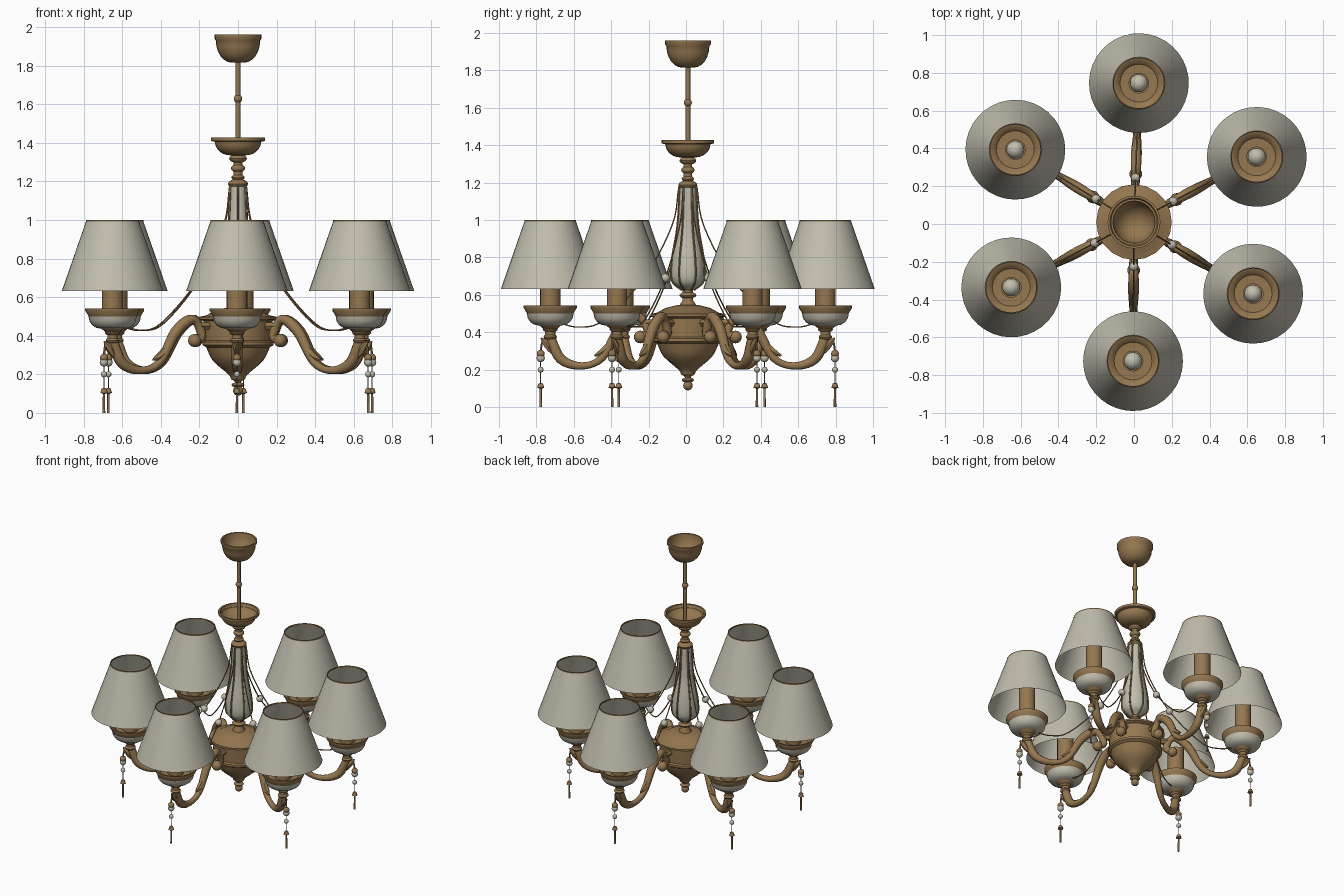
import bpy, bmesh, math
from mathutils import Vector

if "Cube" in bpy.data.objects:
    bpy.data.objects.remove(bpy.data.objects["Cube"])


def material(name, rgb):
    m = bpy.data.materials.new(name)
    m.diffuse_color = (*rgb, 1)
    m.use_nodes = True
    m.node_tree.nodes["Principled BSDF"].inputs["Base Color"].default_value = m.diffuse_color
    return m


GOLD = material("antique gold", (0.30, 0.185, 0.08))
CREAM = material("cream", (0.53, 0.51, 0.42))
CENTRE = (0, 0.01)
R = 0.736        # distance of the lamps from the axis
HANG = 0.787     # distance of the pendants from the axis


def finish(me, mat):
    me.materials.clear()
    me.materials.append(mat)
    me.shade_smooth()
    me.set_sharp_from_angle(angle=math.radians(40))
    return me


def lathe(name, prof, mat, segs=24, at=0.0):
    """Spin a (radius, height) profile round a vertical axis at x = at."""
    bm = bmesh.new()
    rings = []
    for r, z in prof:
        turns = [2 * math.pi * i / segs for i in range(segs if r > 1e-4 else 1)]
        rings.append([bm.verts.new((at + r * math.cos(t), r * math.sin(t), z)) for t in turns])
    for a, b in zip(rings, rings[1:]):
        for i in range(segs):
            j = (i + 1) % segs
            quad = (a[i % len(a)], a[j % len(a)], b[j % len(b)], b[i % len(b)])
            f = list(dict.fromkeys(quad))
            if len(f) > 2:
                bm.faces.new(f)
    bmesh.ops.recalc_face_normals(bm, faces=bm.faces)
    me = bpy.data.meshes.new(name)
    bm.to_mesh(me)
    bm.free()
    return finish(me, mat)


def ball(name, r, x, z, mat, stretch=1.0):
    steps = [math.pi * k / 8 for k in range(9)]
    return lathe(name, [(r * math.sin(t), z - stretch * r * math.cos(t)) for t in steps], mat, 14, x)


def bowl(r0, z0, r1, z1, n=6):
    """Rounded bowl wall as a quarter ellipse from (r0, z0) out to (r1, z1)."""
    steps = [math.pi / 2 * k / n for k in range(n + 1)]
    return [(r0 + (r1 - r0) * math.sin(t), z1 + (z0 - z1) * math.cos(t)) for t in steps]


def smooth_path(pts, n=5):
    """Catmull-Rom curve through the points."""
    p = [Vector(q) for q in pts]
    p = [2 * p[0] - p[1]] + p + [2 * p[-1] - p[-2]]
    out = []
    for a, b, c, d in zip(p, p[1:], p[2:], p[3:]):
        for k in range(n):
            t = k / n
            out.append(0.5 * (2 * b + (c - a) * t + (2 * a - 5 * b + 4 * c - d) * t * t
                              + (3 * b - a - 3 * c + d) * t ** 3))
    return out + [p[-2]]


def tube(name, pts, mat, depth, sides=1, swell=lambda t: 1):
    """Tube through (radius, height) points; swell scales it along its length."""
    out = smooth_path(pts)
    cu = bpy.data.curves.new(name, 'CURVE')
    cu.dimensions = '3D'
    cu.bevel_depth = depth
    cu.bevel_resolution = sides
    cu.use_fill_caps = True
    s = cu.splines.new('POLY')
    s.points.add(len(out) - 1)
    for i, (sp, q) in enumerate(zip(s.points, out)):
        sp.co = (q.x, 0, q.y, 1)
        sp.radius = swell(i / (len(out) - 1))
    ob = bpy.data.objects.new(name, cu)
    bpy.context.collection.objects.link(ob)
    dg = bpy.context.evaluated_depsgraph_get()
    me = bpy.data.meshes.new_from_object(ob.evaluated_get(dg))
    bpy.data.objects.remove(ob)
    return finish(me, mat)


def place(me, angle=0.0, suffix=""):
    ob = bpy.data.objects.new(me.name + suffix, me)
    ob.location = (*CENTRE, 0)
    ob.rotation_euler = (0, 0, math.radians(angle))
    bpy.context.collection.objects.link(ob)


# ceiling canopy (open bowl), rod and upper dish
place(lathe("canopy", [(0, 1.815)] + bowl(0.03, 1.815, 0.115, 1.93) + [(0.123, 1.94), (0.123, 1.96)]
            + bowl(0, 1.83, 0.112, 1.96)[::-1], GOLD))
place(lathe("rod", [(0.013, 1.2), (0.013, 1.82)], GOLD, 12))
place(ball("rod_knot", 0.022, 0, 1.628, GOLD))
place(lathe("upper_dish", [(0, 1.335)] + bowl(0.04, 1.335, 0.12, 1.405) + [(0.14, 1.41), (0.14, 1.428)]
            + bowl(0, 1.35, 0.128, 1.428)[::-1], GOLD))

# turned beads on the stem: radius, height, flatness
for i, (r, z, flat) in enumerate([(0.046, 1.318, 0.5), (0.037, 1.268, 0.6), (0.034, 1.22, 0.5), (0.052, 1.187, 0.5),
                                  (0.046, 0.598, 0.4), (0.034, 0.145, 0.4), (0.026, 0.115, 1)]):
    place(ball(f"stem_bead_{i}", r, 0, z, GOLD, flat))
place(lathe("upper_neck", [(0.024, 1.34), (0.024, 1.18)], GOLD, 14))

# pear-shaped cream column
PEAR = [(0.042, 1.18), (0.054, 0.97), (0.085, 0.78), (0.083, 0.675), (0.03, 0.625)]
place(lathe("column", smooth_path(PEAR), CREAM))

# lower hub
place(lathe("column_foot", [(0.028, 0.63), (0.028, 0.57), (0.042, 0.55), (0.045, 0.52)], GOLD, 20))
place(lathe("hub_lid", [(0, 0.545), (0.06, 0.545), (0.12, 0.53), (0.165, 0.505), (0.2, 0.498), (0.2, 0.485),
                        (0.178, 0.475)], GOLD, 20))
place(lathe("hub_drum", [(0.178, 0.475), (0.172, 0.375), (0.185, 0.368), (0.185, 0.352), (0.165, 0.34)], GOLD))
place(lathe("hub_bowl", smooth_path([(0.165, 0.34), (0.13, 0.27), (0.05, 0.2), (0.036, 0.175), (0.016, 0.16),
                                     (0.016, 0.12)], 3), GOLD))

# one branch, laid out along +x and reused six times
branch = [tube("column_rib", [(r + 0.002, z) for r, z in PEAR], GOLD, 0.006)]
add = branch.append
ARM = [(0.262, 0.375), (0.212, 0.4), (0.265, 0.485), (0.365, 0.42), (0.46, 0.262), (0.57, 0.22),
       (0.68, 0.258), (R, 0.375)]
add(tube("arm", ARM, GOLD, 0.024, 3, lambda t: 1 + 0.2 * math.cos(4 * math.pi * (t - 0.4))
         if t > 0.2 else 1))
add(ball("scroll_knob", 0.034, 0.255, 0.375, GOLD))
add(tube("arm_bracket", [(0.15, 0.45), (0.235, 0.45)], GOLD, 0.022))
# leaves on the arm
LEAF = lambda t: 0.3 + 1.2 * math.sin(math.pi * t)
add(tube("arm_leaf", [(0.41, 0.36), (0.45, 0.3), (0.5, 0.275)], GOLD, 0.014, 1, LEAF))
add(tube("cup_leaf", [(0.72, 0.28), (0.75, 0.33), (0.785, 0.37)], GOLD, 0.014, 1, LEAF))

# cup, candle and bulb
add(ball("cup_collar_lower", 0.036, R, 0.375, GOLD, 0.5))
add(ball("cup_collar_upper", 0.04, R, 0.415, GOLD, 0.4))
add(lathe("cup_neck", [(0.027, 0.37), (0.027, 0.41), (0.062, 0.44)], GOLD, 16, R))
add(lathe("cup_bowl", bowl(0.06, 0.436, 0.125, 0.5, 4), CREAM, 24, R))
add(lathe("cup_rim", [(0.122, 0.498), (0.142, 0.53), (0.142, 0.542), (0.128, 0.54), (0.1, 0.51), (0, 0.505)],
          GOLD, 24, R))
add(lathe("candle", [(0.055, 0.5), (0.055, 0.8), (0, 0.8)], GOLD, 16, R))
add(ball("bulb", 0.048, R, 0.835, CREAM))

# shade with a thin gold top rim
add(lathe("shade", [(0.264, 0.631), (0.137, 0.995)], CREAM, 36, R))
add(lathe("shade_top_rim", [(0.138, 0.99), (0.138, 1.0), (0.132, 1.0), (0.133, 0.99)], GOLD, 36, R))

# swag wire with its bead
add(tube("swag_wire", [(0.048, 1.18), (0.085, 0.97), (0.235, 0.69), (0.45, 0.465), (0.58, 0.428), (0.69, 0.45)],
         GOLD, 0.004))
add(ball("swag_bead", 0.024, 0.235, 0.69, CREAM))

# hanging pendant
add(tube("pendant_hook", [(0.75, 0.345), (0.775, 0.36), (HANG, 0.3)], GOLD, 0.006))
add(tube("pendant_wire", [(HANG, 0.31), (HANG, 0.1)], GOLD, 0.0025, 0))
add(ball("pendant_flower", 0.021, HANG, 0.285, GOLD))
add(ball("pendant_bead_upper", 0.022, HANG, 0.262, CREAM))
add(ball("pendant_bead_lower", 0.016, HANG, 0.2, CREAM))
add(lathe("pendant_cap", [(0, 0.13), (0.012, 0.126), (0.019, 0.104), (0, 0.096)], GOLD, 12, HANG))
add(lathe("pendant_drop", [(0.006, 0.1), (0.007, 0), (0, 0)], GOLD, 10, HANG))

for n, angle in enumerate([88, 28, -31, -90.4, -152, 148.6], 1):
    for me in branch:
        place(me, angle, f"_{n}")
